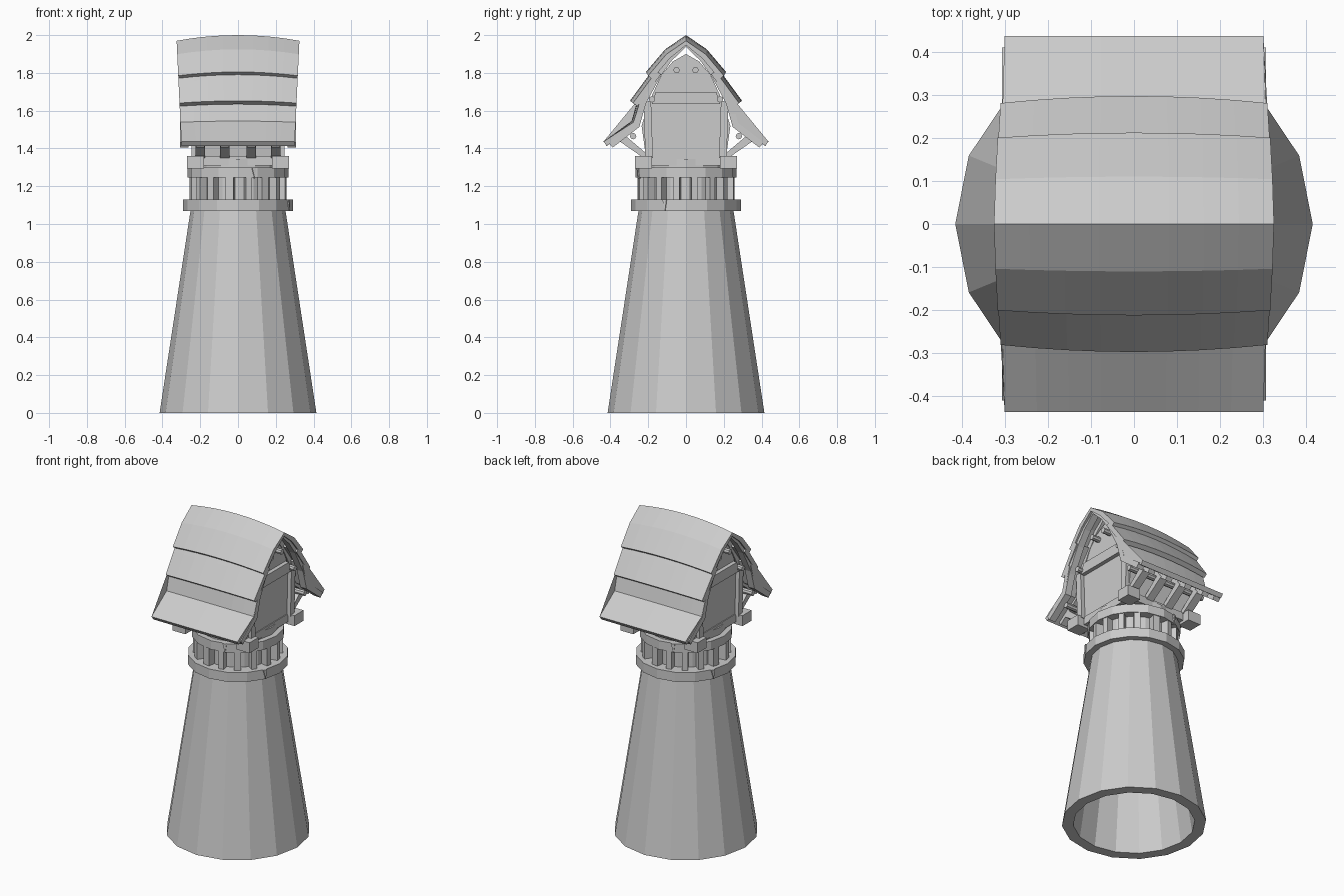
import bpy, bmesh, math, random
from mathutils import Vector, Matrix

random.seed(4)
cube = bpy.data.objects.get("Cube")
if cube:
    bpy.data.objects.remove(cube, do_unlink=True)

grey = bpy.data.materials.new("plain_grey")
grey.use_nodes = True
GREY = (0.6, 0.6, 0.6, 1)
grey.diffuse_color = GREY
grey.node_tree.nodes["Principled BSDF"].inputs["Base Color"].default_value = GREY


def finish(name, bm):
    bmesh.ops.recalc_face_normals(bm, faces=bm.faces)
    mesh = bpy.data.meshes.new(name)
    bm.to_mesh(mesh)
    bm.free()
    mesh.materials.append(grey)
    ob = bpy.data.objects.new(name, mesh)
    bpy.context.collection.objects.link(ob)
    return ob


def lathe(name, profile, sides=16):
    """Closed (radius, z) outline turned around the z axis."""
    bm = bmesh.new()
    rings = []
    for i in range(sides):
        a = math.tau * i / sides
        rings.append([bm.verts.new((r * math.cos(a), r * math.sin(a), z)) for r, z in profile])
    n = len(profile)
    for i in range(sides):
        a, b = rings[i], rings[(i + 1) % sides]
        for j in range(n):
            k = (j + 1) % n
            bm.faces.new((a[j], b[j], b[k], a[k]))
    return finish(name, bm)


def loft(name, outline, xs, warp=lambda x, y, z: (x, y, z)):
    """Closed (y, z) outline carried along x through the stations xs."""
    bm = bmesh.new()
    rows = [[bm.verts.new(warp(x, y, z)) for y, z in outline] for x in xs]
    n = len(outline)
    for a, b in zip(rows, rows[1:]):
        for j in range(n):
            k = (j + 1) % n
            bm.faces.new((a[j], a[k], b[k], b[j]))
    bm.faces.new(rows[0])
    bm.faces.new(rows[-1])
    bmesh.ops.triangulate(bm, faces=[f for f in bm.faces if len(f.verts) > 4])
    return finish(name, bm)


def box(name, centre, size, turn=0):
    bm = bmesh.new()
    bmesh.ops.create_cube(bm, size=1, matrix=Matrix.Translation(centre)
                          @ Matrix.Rotation(turn, 4, 'Z') @ Matrix.Diagonal((*size, 1)))
    return finish(name, bm)


def sheet(path, thick):
    """Outline of a board: the path, then the same path pushed inward."""
    pts = [Vector(p) for p in path]
    inner = []
    for i, p in enumerate(pts):
        d = (pts[min(i + 1, len(pts) - 1)] - pts[max(i - 1, 0)]).normalized()
        inner.append(p + Vector((-abs(d.y), d.x if d.y > 0 else -abs(d.x))) * thick)
    inner = [Vector((max(p.x, 0), p.y)) for p in inner]
    return [tuple(p) for p in pts + inner[::-1]]


def mirror_y(outline, side):
    return [(y * side, z) for y, z in outline]


# Tapered hollow tower and its collar
lathe("tower", [(0.415, 0), (0.25, 1.08), (0.19, 1.08), (0.35, 0)])
lathe("lower_collar", [(0.29, 1.07), (0.29, 1.13), (0.02, 1.13), (0.02, 1.07)])

# Gallery: inner drum, ring of uneven posts, upper collar and floor
lathe("gallery_drum", [(0.215, 1.12), (0.215, 1.26), (0.02, 1.26), (0.02, 1.12)])
for i in range(16):
    a = math.tau * (i + 0.5) / 16 + random.uniform(-0.04, 0.04)
    box("gallery_post", (0.235 * math.cos(a), 0.235 * math.sin(a), 1.19),
        (0.045, random.uniform(0.03, 0.045), 0.13), a)
lathe("upper_collar", [(0.268, 1.245), (0.268, 1.3), (0.02, 1.3), (0.02, 1.245)])
lathe("floor", [(0.235, 1.29), (0.235, 1.345), (0.02, 1.345), (0.02, 1.29)])

# Square sill frame with protruding corner blocks
for s in (-1, 1):
    box("sill_front_back", (0, s * 0.2, 1.335), (0.4, 0.05, 0.05))
    box("sill_side", (s * 0.2, 0, 1.335), (0.05, 0.4, 0.05))
    for t in (-1, 1):
        box("corner_block", (s * 0.225, t * 0.225, 1.327), (0.09, 0.09, 0.066))

# House body with gable walls
half = [(0.21, 1.34), (0.235, 1.52), (0.19, 1.66), (0.13, 1.79), (0.07, 1.86)]
body = half + [(0, 1.9)] + mirror_y(half, -1)[::-1]
loft("house_body", body, (-0.22, 0.22))

# Timber on each gable: cross beam and leaning posts
for s in (-1, 1):
    xs = (s * 0.215, s * 0.245)
    loft("gable_beam", [(-0.18, 1.635), (0.18, 1.635), (0.16, 1.70), (-0.16, 1.70)], xs)
    for t in (-1, 1):
        loft("gable_post", mirror_y([(0.175, 1.35), (0.215, 1.35), (0.225, 1.65), (0.185, 1.65)], t), xs)


def bow(x, y, z):
    """Sagging ridge ends and slightly pinched, flaring roof ends."""
    up = (z - 1.43) / 0.57
    t2 = x * x
    pinch = 1 - 0.055 * t2 * min(1, max(0, up) * 3)
    return (x * (0.30 + 0.025 * up), y * pinch, z - 0.03 * t2 * up)


# Three overlapping roof courses on each slope
stations = [i / 4 - 1 for i in range(9)]
courses = {
    "roof_top_course": [(0, 2.0), (0.11, 1.925), (0.212, 1.805)],
    "roof_middle_course": [(0.165, 1.83), (0.21, 1.77), (0.297, 1.652)],
    "roof_eave_course": [(0.245, 1.70), (0.288, 1.545), (0.437, 1.437)],
}
for name, path in courses.items():
    for s in (-1, 1):
        loft(name, mirror_y(sheet(path, 0.03), s), stations, bow)

# Rafters under the roof, the outermost forming the gable rims
rafter = [(0, 1.965), (0.10, 1.89), (0.165, 1.80), (0.245, 1.65), (0.275, 1.535), (0.41, 1.432)]
for x in (-0.285, -0.2, -0.07, 0.07, 0.2, 0.285):
    for s in (-1, 1):
        loft("rafter", mirror_y(sheet(rafter, 0.035), s), (x - 0.022, x + 0.022))

# Struts holding the eaves
strut = [(0.2, 1.365), (0.225, 1.35), (0.355, 1.44), (0.33, 1.475)]
for x in (-0.2, -0.07, 0.07, 0.2):
    for s in (-1, 1):
        loft("eave_strut", mirror_y(strut, s), (x - 0.025, x + 0.025))

# Round purlins running the length of the roof
for y, z in ((0.05, 1.815), (0.18, 1.66), (0.28, 1.465)):
    for s in (-1, 1):
        ring = [(s * y + 0.017 * math.cos(math.tau * k / 8), z + 0.017 * math.sin(math.tau * k / 8))
                for k in range(8)]
        loft("purlin", ring, (-0.275, 0.275))

# Chipped wedges on the collars
for a, r, z in ((-0.4, 0.285, 1.1), (math.pi - 0.4, 0.285, 1.1), (-1.25, 0.262, 1.27), (1.9, 0.262, 1.27)):
    chip = loft("collar_chip", [(-0.012, 0.03), (0.012, 0.03), (0.004, -0.03)], (-0.01, 0.01))
    chip.matrix_world = Matrix.Translation((r * math.cos(a), r * math.sin(a), z)) @ Matrix.Rotation(a, 4, 'Z')
